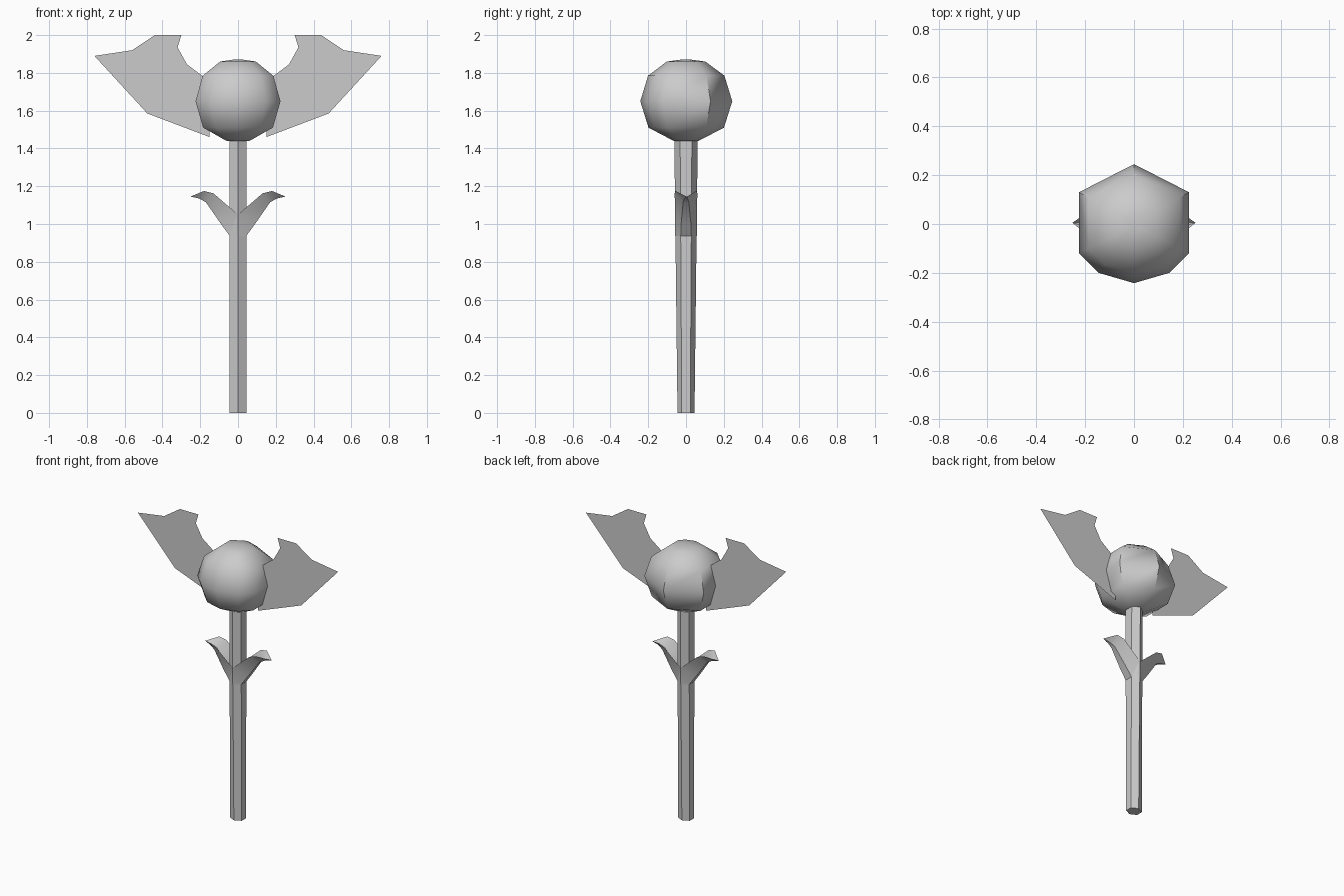
import bpy
from math import radians

cube = bpy.data.objects.get("Cube")
if cube:
    bpy.data.objects.remove(cube, do_unlink=True)

# One plain grey for the whole plant
grey = bpy.data.materials.new("plain_grey")
grey.use_nodes = True
colour = (0.6, 0.6, 0.6, 1)
grey.diffuse_color = colour
grey.node_tree.nodes["Principled BSDF"].inputs["Base Color"].default_value = colour


def add_part(name, verts, faces, angle=None):
    mesh = bpy.data.meshes.new(name)
    mesh.from_pydata(verts, [], faces)
    mesh.materials.append(grey)
    obj = bpy.data.objects.new(name, mesh)
    bpy.context.collection.objects.link(obj)
    if angle:
        bpy.ops.object.select_all(action='DESELECT')
        obj.select_set(True)
        bpy.context.view_layer.objects.active = obj
        bpy.ops.object.shade_smooth_by_angle(angle=radians(angle))
    return obj


def loft(name, rings, angle=None):
    """Skin rings listed bottom to top, counter-clockwise, and cap both ends."""
    n = len(rings[0])
    verts = [p for ring in rings for p in ring]
    faces = [(r * n + i, r * n + (i + 1) % n, (r + 1) * n + (i + 1) % n, (r + 1) * n + i)
             for r in range(len(rings) - 1) for i in range(n)]
    faces.append(tuple(reversed(range(n))))
    faces.append(tuple(range(len(verts) - n, len(verts))))
    return add_part(name, verts, faces, angle)


# Six-sided stem, deeper towards the top
def stem_ring(depth, z):
    half = [(0, -depth), (0.044, -depth / 2), (0.044, depth / 2)]
    return [(x, y, z) for x, y in half + [(-x, -y) for x, y in half]]


loft("stem", [stem_ring(0.045, 0), stem_ring(0.062, 1.45)], 30)

# Flower bud: a six-sided outline with fuller front petals
outline = [(0, -0.242), (0.145, -0.2), (0.225, -0.12), (0.225, 0.13),
           (0, 0.245), (-0.225, 0.13), (-0.225, -0.12), (-0.145, -0.2)]
profile = [(0.27, 1.44), (0.82, 1.51), (1, 1.65), (0.83, 1.785), (0.42, 1.86), (0.12, 1.87)]
bud = loft("flower_bud", [[(x * s, y * s, z) for x, y in outline] for s, z in profile], 50)

# Petal seams at the sides and the rim of the lower cup stay crisp
n = len(outline)
sharp = bud.data.attributes.get("sharp_edge") or bud.data.attributes.new("sharp_edge", 'BOOLEAN', 'EDGE')
for edge in bud.data.edges:
    a, b = edge.vertices
    seam = a % n == b % n and a % n in (2, 3, 5, 6)
    rim = a // n == b // n == 1
    if seam or rim:
        sharp.data[edge.index].value = True

# Large flat petals, as thin sheets through the bud
petal = [(0.15, 1.46), (0.48, 1.585), (0.76, 1.89), (0.56, 1.92), (0.44, 2), (0.3, 2),
         (0.32, 1.935), (0.27, 1.845), (0.19, 1.785), (0.15, 1.7)]

# Leaf: raised edges on both sides of a lower rib, narrowing to a tip
leaf_edge = [(0, 0.058, 0.937), (0, 0.058, 1.05), (0.13, 0.06, 1.162), (0.18, 0.055, 1.175)]
leaf_rib = [(0.044, 0.028, 0.937), (0.09, 0.026, 1.0), (0.17, 0.015, 1.115), (0.205, 0.008, 1.135)]

for side, s in (("left", 1), ("right", -1)):
    add_part(side + "_flat_petal", [(s * x, 0, z) for x, z in petal], [tuple(range(len(petal)))])
    verts = []
    for (ex, ey, ez), (rx, ry, rz) in zip(leaf_edge, leaf_rib):
        verts += [(s * ex, -ey, ez), (s * rx, -ry, rz), (s * rx, ry, rz), (s * ex, ey, ez)]
    faces = [(r * 4 + i, r * 4 + i + 1, r * 4 + i + 5, r * 4 + i + 4)
             for r in range(3) for i in range(3)]
    tip = len(verts)
    verts.append((s * 0.252, 0.005, 1.145))
    faces += [(tip - 4 + i, tip - 3 + i, tip) for i in range(3)]
    if s < 0:
        faces = [f[::-1] for f in faces]
    add_part(side + "_leaf", verts, faces, 40)
